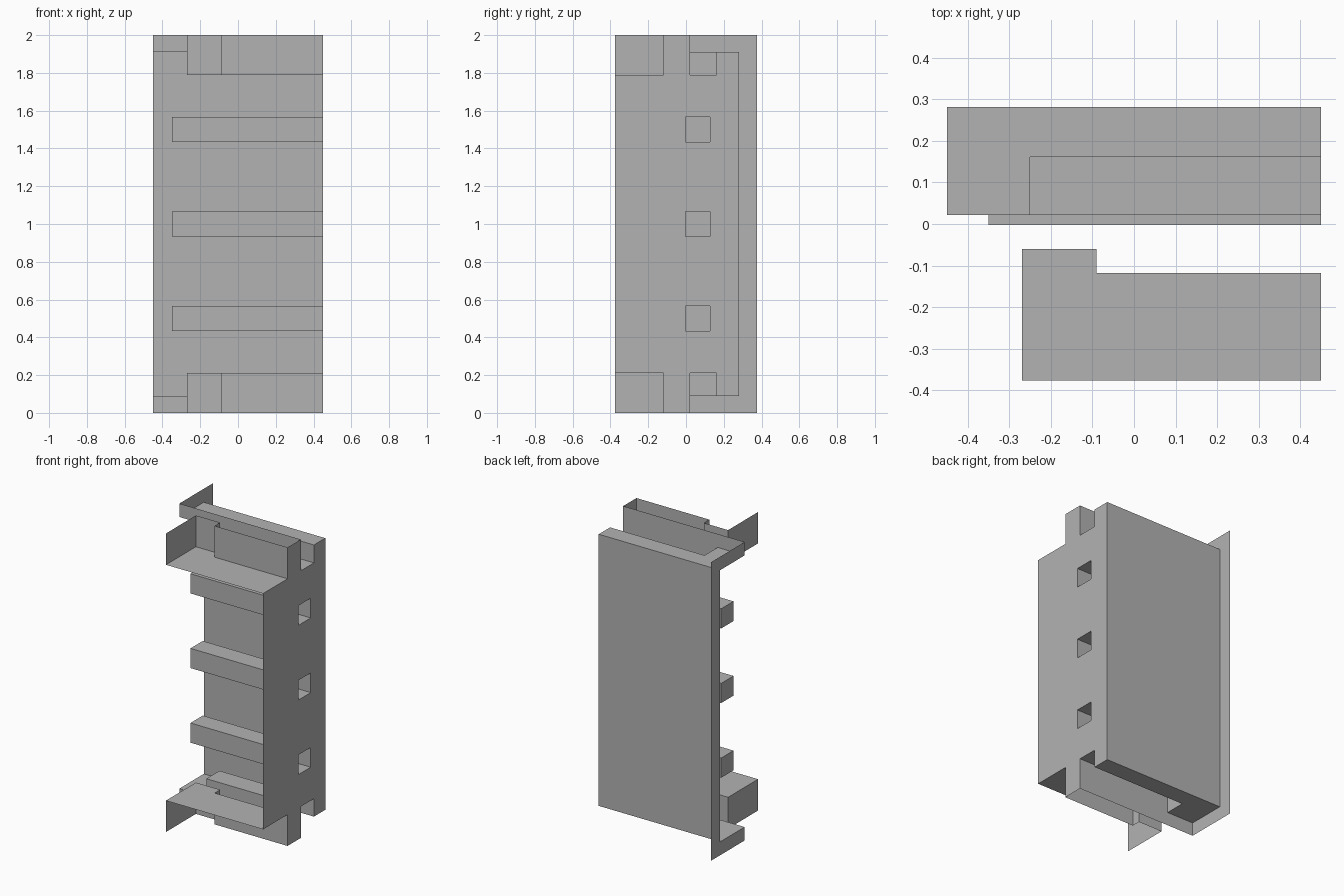
import bpy
import bmesh

if "Cube" in bpy.data.objects:
    bpy.data.objects.remove(bpy.data.objects["Cube"], do_unlink=True)

grey = bpy.data.materials.new("plain grey")
grey.use_nodes = True
COLOUR = (0.45, 0.45, 0.45, 1)
grey.diffuse_color = COLOUR
grey.node_tree.nodes["Principled BSDF"].inputs["Base Color"].default_value = COLOUR

# Key planes
LEFT, RIGHT, SLOT, TRAY, STEP, BAR = 0.45, -0.45, -0.25, -0.27, -0.09, -0.35
FRONT, WALL, JOG, LIP, RIB, BACK, FLANGE = -0.377, -0.118, -0.06, 0.022, 0.161, 0.281, 0.377
TOP, CAP, FLOOR = 2.0, 1.91, 1.79
BAR_Y = (-0.003, 0.127)
BAR_HALF = 0.066
BAR_HEIGHTS = (0.5, 1.0, 1.5)


def sheet(bm, x, y, z):
    """Add a flat rectangle; the axis given as one number is its plane."""
    spans = [v if isinstance(v, tuple) else (v,) for v in (x, y, z)]
    flat = [len(s) for s in spans].index(1)
    a, b = [i for i in range(3) if i != flat]
    verts = []
    for i, j in ((0, 0), (1, 0), (1, 1), (0, 1)):
        p = [0, 0, 0]
        p[flat], p[a], p[b] = spans[flat][0], spans[a][i], spans[b][j]
        verts.append(bm.verts.new(p))
    bm.faces.new(verts)


def part(name, sheets, both_ends=False):
    """Make an object from sheets, repeated upside down if both_ends."""
    bm = bmesh.new()
    for x, y, z in sheets:
        sheet(bm, x, y, z)
        if both_ends:
            sheet(bm, x, y, tuple(TOP - v for v in z) if isinstance(z, tuple) else TOP - z)
    bmesh.ops.remove_doubles(bm, verts=bm.verts, dist=0.0001)
    bmesh.ops.recalc_face_normals(bm, faces=bm.faces)
    mesh = bpy.data.meshes.new(name)
    bm.to_mesh(mesh)
    bm.free()
    mesh.materials.append(grey)
    obj = bpy.data.objects.new(name, mesh)
    bpy.context.collection.objects.link(obj)


# Back panel
part("back_panel", [((RIGHT, LEFT), BACK, (TOP - CAP, CAP))])

# Left side plate: full-height strips beside the column of bar openings
strips = [(FRONT, WALL, FLOOR), (WALL, BAR_Y[0], TOP), (BAR_Y[1], RIB, FLOOR), (RIB, BACK, CAP)]
plate = [(LEFT, (y0, y1), (TOP - h, h)) for y0, y1, h in strips]
edges = [TOP - FLOOR]
for h in BAR_HEIGHTS:
    edges += [h - BAR_HALF, h + BAR_HALF]
edges.append(FLOOR)
for low, high in zip(edges[::2], edges[1::2]):
    plate.append((LEFT, BAR_Y, (low, high)))
plate += [(LEFT, (BAR_Y[0], LIP), (FLOOR, TOP)), (LEFT, (BAR_Y[0], LIP), (0, TOP - FLOOR))]
part("left_side_plate", plate)

# Hollow bars, open at the side plate
for n, h in enumerate(BAR_HEIGHTS, 1):
    span, rise = (BAR, LEFT), (h - BAR_HALF, h + BAR_HALF)
    part(f"hollow_bar_{n}", [(span, y, rise) for y in BAR_Y]
         + [(span, BAR_Y, z) for z in rise] + [(BAR, BAR_Y, rise)])

# Right flange, a thin C-shaped frame
part("right_flange_strip", [(RIGHT, (BACK, FLANGE), (0, TOP))])
part("right_flange_arms", [(RIGHT, (LIP, BACK), (CAP, TOP))], both_ends=True)

# End caps with a sunken slot and a raised lip
part("end_caps", [
    ((RIGHT, LEFT), (RIB, BACK), CAP),
    ((RIGHT, SLOT), (LIP, RIB), CAP),
    ((SLOT, LEFT), (LIP, RIB), FLOOR),
    ((SLOT, LEFT), RIB, (FLOOR, CAP)),
    (SLOT, (LIP, RIB), (FLOOR, CAP)),
    ((RIGHT, SLOT), LIP, (CAP, TOP)),
    ((SLOT, LEFT), LIP, (FLOOR, TOP)),
], both_ends=True)

# Front trays with a stepped rear wall and one end wall
part("front_trays", [
    ((TRAY, LEFT), (FRONT, WALL), FLOOR),
    ((TRAY, STEP), (WALL, JOG), FLOOR),
    ((STEP, LEFT), WALL, (FLOOR, TOP)),
    (STEP, (WALL, JOG), (FLOOR, TOP)),
    ((TRAY, STEP), JOG, (FLOOR, TOP)),
    (TRAY, (FRONT, JOG), (FLOOR, TOP)),
], both_ends=True)
